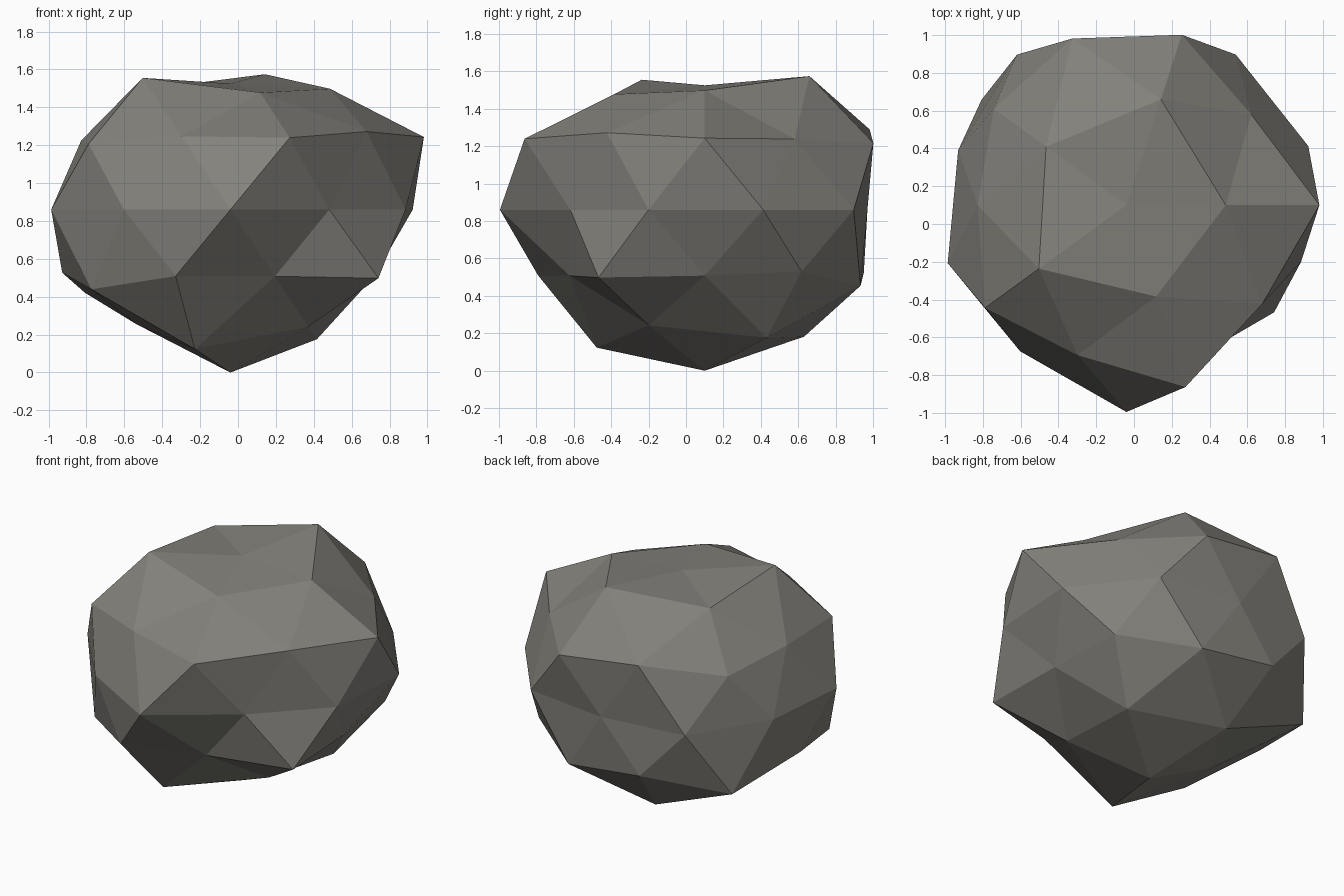
import bpy, bmesh, math

if "Cube" in bpy.data.objects:
    bpy.data.objects.remove(bpy.data.objects["Cube"])

# Radial size of every boulder corner, ring by ring from bottom to top.
# (unit-sphere height, angle of first corner, radii going anticlockwise)
RINGS = [
    (-1.0, 0, [1.147]),
    (-0.851, 36, [1.073, 1.063, 0.947, 1.155, 0.968]),
    (-0.526, 0, [0.893, 1.03, 1.115, 1.067, 0.893]),
    (-0.447, 36, [0.985, 1.0, 0.993, 1.047, 1.08]),
    (0.0, 18, [1.012, 0.985, 0.87, 0.985, 0.937, 0.995, 0.957, 1.095, 0.888, 0.972]),
    (0.447, 0, [1.142, 1.06, 0.97, 1.035, 1.132]),
    (0.526, 36, [0.96, 1.09, 0.926, 0.982, 1.045]),
    (0.851, 0, [1.0, 1.12, 1.0, 1.09, 0.968]),
    (1.0, 0, [0.887]),
]
CENTRE = (-0.04, 0.10, 0.86)
SQUASH = 0.75


def radius(co):
    """Look up the radius for a corner direction."""
    z, start, radii = min(RINGS, key=lambda ring: abs(ring[0] - co.z))
    step = 360 / len(radii)
    angle = math.degrees(math.atan2(co.y, co.x))
    return radii[round((angle - start) / step) % len(radii)]


# Boulder: a squashed icosphere with its corners pushed in and out
bm = bmesh.new()
bmesh.ops.create_icosphere(bm, subdivisions=2, radius=1)
for v in bm.verts:
    n = v.co.normalized()
    r = radius(n)
    v.co = (CENTRE[0] + n.x * r, CENTRE[1] + n.y * r, CENTRE[2] + n.z * r * SQUASH)
bmesh.ops.recalc_face_normals(bm, faces=bm.faces)
mesh = bpy.data.meshes.new("boulder")
bm.to_mesh(mesh)
bm.free()

# Single warm grey stone colour, flat faces
stone = bpy.data.materials.new("warm grey stone")
stone.diffuse_color = (0.23, 0.222, 0.2, 1)
stone.use_nodes = True
stone.node_tree.nodes["Principled BSDF"].inputs["Base Color"].default_value = stone.diffuse_color
mesh.materials.append(stone)
boulder = bpy.data.objects.new("boulder", mesh)
bpy.context.collection.objects.link(boulder)
